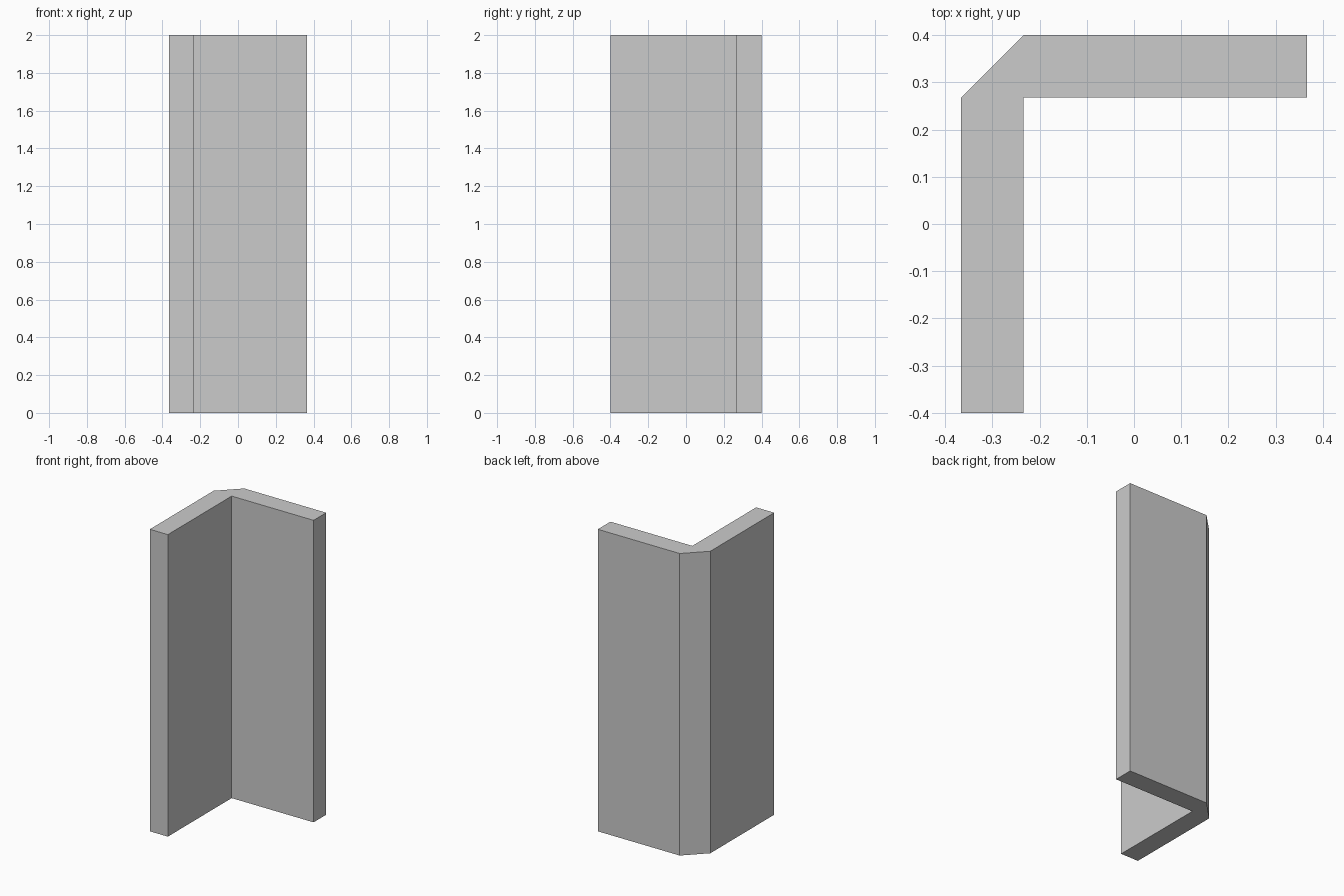
import bpy
import bmesh

if "Cube" in bpy.data.objects:
    bpy.data.objects.remove(bpy.data.objects["Cube"])

HEIGHT = 2.0
X0, X1 = -0.366, 0.366   # overall width
Y0, Y1 = -0.4, 0.4       # overall depth
T = 0.132                # wall thickness

# L-shaped cross-section with a chamfered outer corner (counter-clockwise)
profile = [
    (X0, Y0), (X0 + T, Y0), (X0 + T, Y1 - T),
    (X1, Y1 - T), (X1, Y1), (X0 + T, Y1), (X0, Y1 - T),
]

# Extrude the cross-section upward into the corner post
bm = bmesh.new()
base = bm.faces.new([bm.verts.new((x, y, 0)) for x, y in profile])
top = bmesh.ops.extrude_face_region(bm, geom=[base], use_keep_orig=True)
bmesh.ops.translate(bm, vec=(0, 0, HEIGHT),
                    verts=[g for g in top["geom"] if isinstance(g, bmesh.types.BMVert)])
bmesh.ops.recalc_face_normals(bm, faces=bm.faces)

mesh = bpy.data.meshes.new("corner_wall")
bm.to_mesh(mesh)
bm.free()
bpy.context.collection.objects.link(bpy.data.objects.new("corner_wall", mesh))
